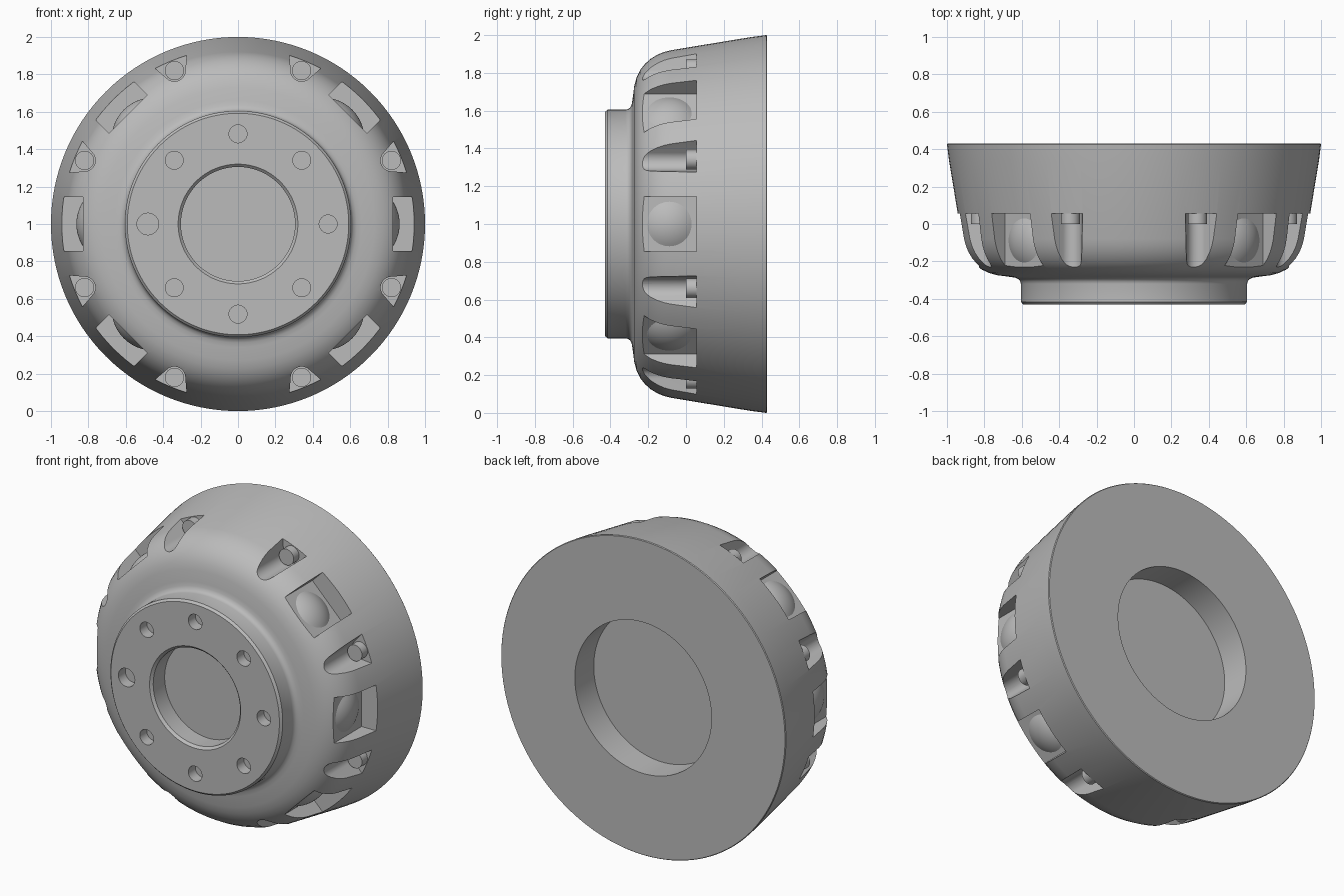
import bpy, bmesh, math
from mathutils import Matrix

cube = bpy.data.objects.get("Cube")
if cube:
    bpy.data.objects.remove(cube, do_unlink=True)

grey = bpy.data.materials.new("satin grey")
grey.use_nodes = True
GREY = (0.5, 0.5, 0.5, 1)
grey.diffuse_color = GREY
grey.node_tree.nodes["Principled BSDF"].inputs["Base Color"].default_value = GREY

CENTRE = Matrix.Translation((0, 0, 1))
Z_TO_Y = Matrix.Rotation(-math.pi / 2, 4, 'X')   # lathe axis along the hub axis
Z_TO_X = Matrix.Rotation(math.pi / 2, 4, 'Y')    # lathe axis pointing outwards


def around(deg, r=0.0, y=0.0):
    """Frame on the wheel: x outwards at the given angle, y along the axis."""
    return CENTRE @ Matrix.Rotation(-math.radians(deg), 4, 'Y') @ Matrix.Translation((r, y, 0))


def lathe(bm, profile, matrix, seg):
    """Spin (radius, height) points about local z; both ends lie on the axis."""
    part = bmesh.new()
    vs = [part.verts.new((r, 0, h)) for r, h in profile]
    es = [part.edges.new(p) for p in zip(vs, vs[1:])]
    bmesh.ops.spin(part, geom=vs + es, cent=(0, 0, 0), axis=(0, 0, 1),
                   angle=math.tau, steps=seg, use_duplicate=False)
    merge(bm, part, matrix)


def prism(bm, outline, y0, y1, matrix):
    """Extrude an (x, z) outline along y."""
    part = bmesh.new()
    face = part.faces.new([part.verts.new((x, y0, z)) for x, z in outline])
    ext = bmesh.ops.extrude_face_region(part, geom=[face])["geom"]
    bmesh.ops.translate(part, vec=(0, y1 - y0, 0),
                        verts=[v for v in ext if isinstance(v, bmesh.types.BMVert)])
    merge(bm, part, matrix)


def merge(bm, part, matrix):
    bmesh.ops.remove_doubles(part, verts=part.verts, dist=1e-5)
    bmesh.ops.transform(part, matrix=matrix, verts=part.verts)
    bmesh.ops.recalc_face_normals(part, faces=part.faces)
    tmp = bpy.data.meshes.new("tmp")
    part.to_mesh(tmp)
    part.free()
    bm.from_mesh(tmp)
    bpy.data.meshes.remove(tmp)


def finish(name, bm):
    me = bpy.data.meshes.new(name)
    bm.to_mesh(me)
    bm.free()
    me.materials.append(grey)
    ob = bpy.data.objects.new(name, me)
    bpy.context.collection.objects.link(ob)
    return ob


def select(ob):
    bpy.ops.object.select_all(action='DESELECT')
    ob.select_set(True)
    bpy.context.view_layer.objects.active = ob


def smooth(ob):
    select(ob)
    bpy.ops.object.shade_smooth_by_angle(angle=math.radians(30))


# Drum body: back recess, tapered wall, rounded shoulder, raised hub, front recess
bm = bmesh.new()
lathe(bm, [(0, .24), (.48, .24), (.48, .43), (.996, .43), (1, .425), (.989, .34),
           (.92, -.08), (.911, -.115), (.897, -.15), (.875, -.187), (.848, -.217),
           (.815, -.243), (.775, -.262), (.73, -.274), (.66, -.283), (.635, -.287),
           (.617, -.295), (.608, -.307), (.605, -.32), (.605, -.416), (.592, -.43),
           (.32, -.43), (.305, -.415), (.305, -.30), (0, -.30)],
      CENTRE @ Z_TO_Y, 128)
body = finish("drum_body", bm)

# Cutters
bm = bmesh.new()
wide_angles = (0, 45, 135, 180, 225, 315)
slot_angles = [22.5 + 45 * i for i in range(8)]

# Wide pockets with a flat floor
for a in wide_angles:
    prism(bm, [(.83, -.145), (1.1, -.145), (1.1, .145), (.83, .145)], -.6, .055, around(a))

# Flared slots with a round bottom
R, C, FLARE = .058, .888, math.radians(27)
half = math.pi / 2 - FLARE
arc = []
for i in range(17):
    t = math.pi / 2 + FLARE + i * 2 * half / 16
    arc.append((C + R * math.cos(t), R * math.sin(t)))
edge = R / math.cos(FLARE) + (1.06 - C) * math.tan(FLARE)
for a in slot_angles:
    prism(bm, arc + [(1.06, -edge), (1.06, edge)], -.6, .055, around(a))

# Ring of holes in the hub face, one of them larger
for i in range(8):
    r = .058 if i == 4 else .048
    lathe(bm, [(0, -.5), (r, -.5), (r, -.36), (0, -.36)],
          around(45 * i, .482) @ Z_TO_Y, 32)
cutter = finish("pocket_cutter", bm)
cutter.hide_render = True

mod = body.modifiers.new("pockets", 'BOOLEAN')
mod.operation = 'DIFFERENCE'
mod.solver = 'EXACT'
mod.object = cutter
select(body)
bpy.ops.object.modifier_apply(modifier=mod.name)
bpy.data.objects.remove(cutter, do_unlink=True)
smooth(body)

# Shallow domes on the wide pocket floors
A, H = .118, .034
S = (A * A + H * H) / (2 * H)
top = math.asin(A / S)
cap = [(S * math.sin(top * i / 8), S * math.cos(top * i / 8) - S + H) for i in range(9)]
cap += [(A, -.01), (0, -.01)]
for n, a in enumerate(wide_angles):
    bm = bmesh.new()
    lathe(bm, cap, around(a, .83, -.088) @ Z_TO_X, 48)
    smooth(finish(f"pocket_dome_{n + 1}", bm))

# Bolt heads at the back of the flared slots
for n, a in enumerate(slot_angles):
    bm = bmesh.new()
    lathe(bm, [(0, 0), (.051, 0), (.051, .07), (0, .07)], around(a, C) @ Z_TO_Y, 32)
    smooth(finish(f"slot_bolt_{n + 1}", bm))
